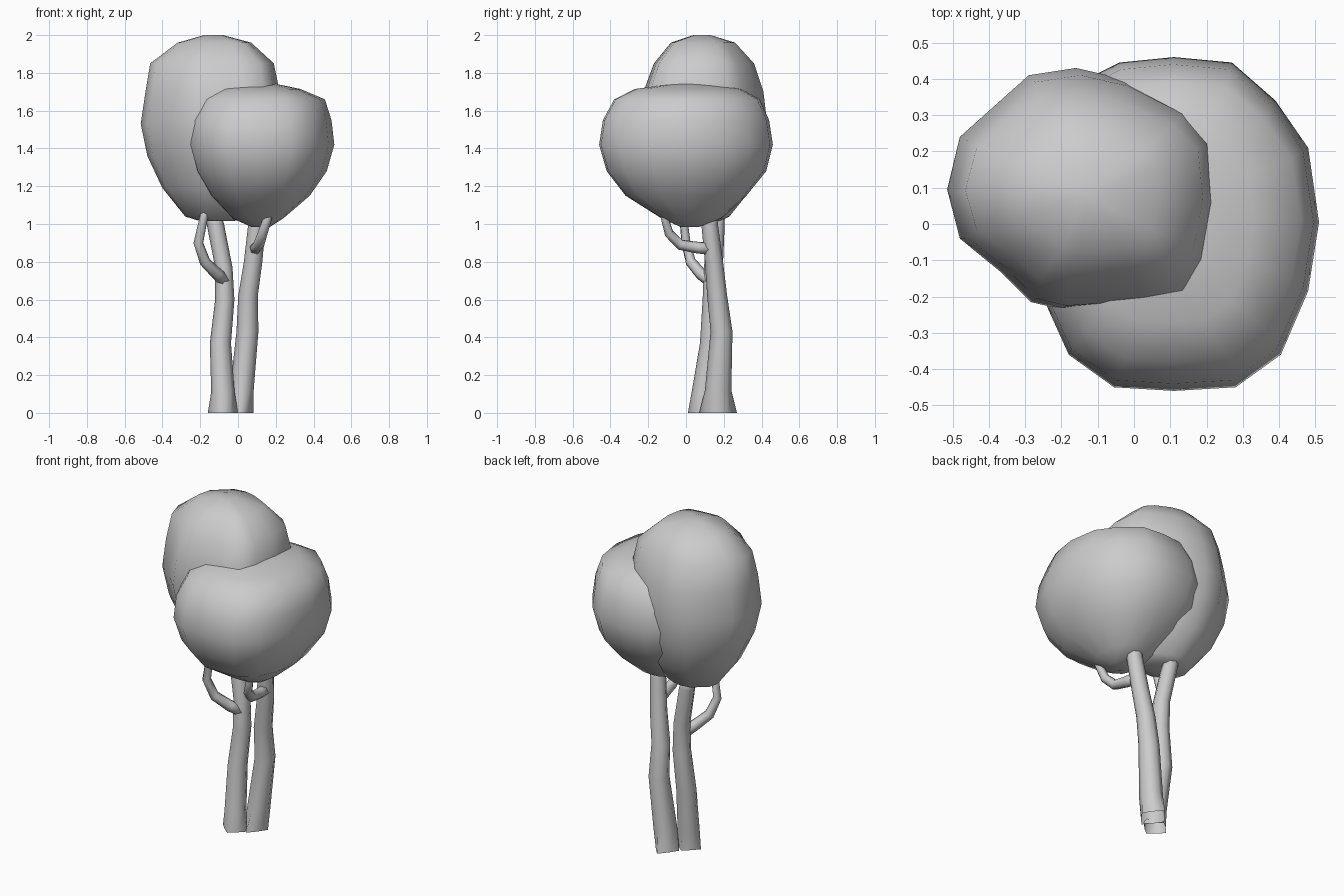
import bpy, bmesh, math
from mathutils import Vector

if "Cube" in bpy.data.objects:
    bpy.data.objects.remove(bpy.data.objects["Cube"])


def loft(name, rings, cap_start=True):
    """Skin a list of equal-length point rings into a smooth object."""
    bm = bmesh.new()
    vs = [[bm.verts.new(p) for p in r] for r in rings]
    n = len(vs[0])
    for a, b in zip(vs, vs[1:]):
        for i in range(n):
            j = (i + 1) % n
            bm.faces.new((a[i], a[j], b[j], b[i]))
    if cap_start:
        bm.faces.new(vs[0][::-1])
    bm.faces.new(vs[-1])
    bmesh.ops.recalc_face_normals(bm, faces=bm.faces[:])
    for f in bm.faces:
        f.smooth = True
    me = bpy.data.meshes.new(name)
    bm.to_mesh(me)
    bm.free()
    ob = bpy.data.objects.new(name, me)
    bpy.context.collection.objects.link(ob)
    return ob


def crown(name, outline, levels):
    """Plan outline stretched to (z, x0, x1, y0, y1) at each level."""
    xs, ys = [p[0] for p in outline], [p[1] for p in outline]
    u = [((x - min(xs)) / (max(xs) - min(xs)), (y - min(ys)) / (max(ys) - min(ys))) for x, y in outline]
    loft(name, [[(x0 + (x1 - x0) * a, y0 + (y1 - y0) * b, z) for a, b in u]
                for z, x0, x1, y0, y1 in levels])


def trunk(name, path, sides=8):
    """Level rings (x, y, z, rx, ry); the foot is lobed and open below."""
    rings = []
    for k, (x, y, z, rx, ry) in enumerate(path):
        ring = []
        for i in range(sides):
            a = 2 * math.pi * i / sides
            s = 0.75 if k == 0 and i % 2 else 1.0
            ring.append((x + rx * s * math.cos(a), y + ry * s * math.sin(a), z))
        rings.append(ring)
    loft(name, rings, cap_start=False)


def branch(name, path, sides=6):
    """Tube along (x, y, z, radius) points."""
    pts = [Vector(p[:3]) for p in path]
    rings = []
    side = None
    for k, p in enumerate(pts):
        t = (pts[min(k + 1, len(pts) - 1)] - pts[max(k - 1, 0)]).normalized()
        side = side or t.orthogonal()
        side = (side - t * side.dot(t)).normalized()
        up = t.cross(side)
        r = path[k][3]
        rings.append([p + r * (side * math.cos(2 * math.pi * i / sides) + up * math.sin(2 * math.pi * i / sides))
                      for i in range(sides)])
    loft(name, rings)


# Tall rear crown
crown("tall_crown",
      [(-.515, .095), (-.48, -.04), (-.37, -.13), (-.285, -.215), (-.2, -.235), (.02, -.22), (.135, -.2),
       (.19, -.11), (.22, .06), (.205, .235), (.13, .32), (-.03, .4), (-.16, .43), (-.29, .41), (-.48, .24)],
      [(1.015, -.2, -.02, .04, .18), (1.04, -.28, .04, -.03, .23), (1.19, -.4, .13, -.13, .35),
       (1.36, -.48, .19, -.2, .41), (1.53, -.515, .22, -.235, .43), (1.70, -.49, .22, -.225, .41),
       (1.85, -.465, .19, -.17, .36), (1.96, -.32, .07, -.08, .26), (2.0, -.18, -.08, .04, .13)])

# Wide lower crown
crown("wide_crown",
      [(.51, .01), (.48, .215), (.39, .345), (.27, .45), (.11, .465), (-.04, .45), (-.16, .39), (-.25, .22),
       (-.27, 0), (-.25, -.2), (-.18, -.355), (-.055, -.445), (.11, -.455), (.28, -.445), (.405, -.355),
       (.48, -.18)],
      [(.985, .07, .17, -.03, .07), (1.03, -.03, .24, -.13, .19), (1.15, -.15, .38, -.32, .32),
       (1.28, -.23, .47, -.42, .425), (1.42, -.27, .51, -.46, .46), (1.55, -.26, .495, -.44, .44),
       (1.66, -.21, .46, -.38, .39), (1.715, -.12, .33, -.27, .29), (1.74, .03, .21, -.08, .12)])

# Two wavy trunks
trunk("left_trunk", [(-.08, .085, 0, .08, .075), (-.08, .09, .11, .062, .06), (-.093, .13, .37, .056, .056),
                     (-.07, .14, .6, .051, .052), (-.075, .145, .77, .046, .05), (-.12, .16, 1.0, .046, .045),
                     (-.14, .16, 1.08, .042, .042)])
trunk("right_trunk", [(.005, .17, 0, .077, .1), (.02, .17, .12, .063, .07), (.05, .188, .43, .058, .058),
                      (.053, .165, .62, .052, .053), (.08, .148, .8, .049, .048), (.1, .125, 1.0, .046, .044),
                      (.105, .12, 1.08, .042, .042)])

# Side branches
branch("left_branch", [(-.07, .13, .70, .035), (-.11, .08, .735, .032), (-.175, .025, .80, .029),
                       (-.21, .0, .90, .026), (-.18, -.015, 1.04, .022), (-.17, -.02, 1.09, .02)])
branch("right_branch", [(.09, .14, .87, .035), (.1, .06, .875, .032), (.11, -.03, .89, .029),
                        (.13, -.09, .95, .026), (.16, -.115, 1.04, .022), (.165, -.11, 1.09, .02)])
